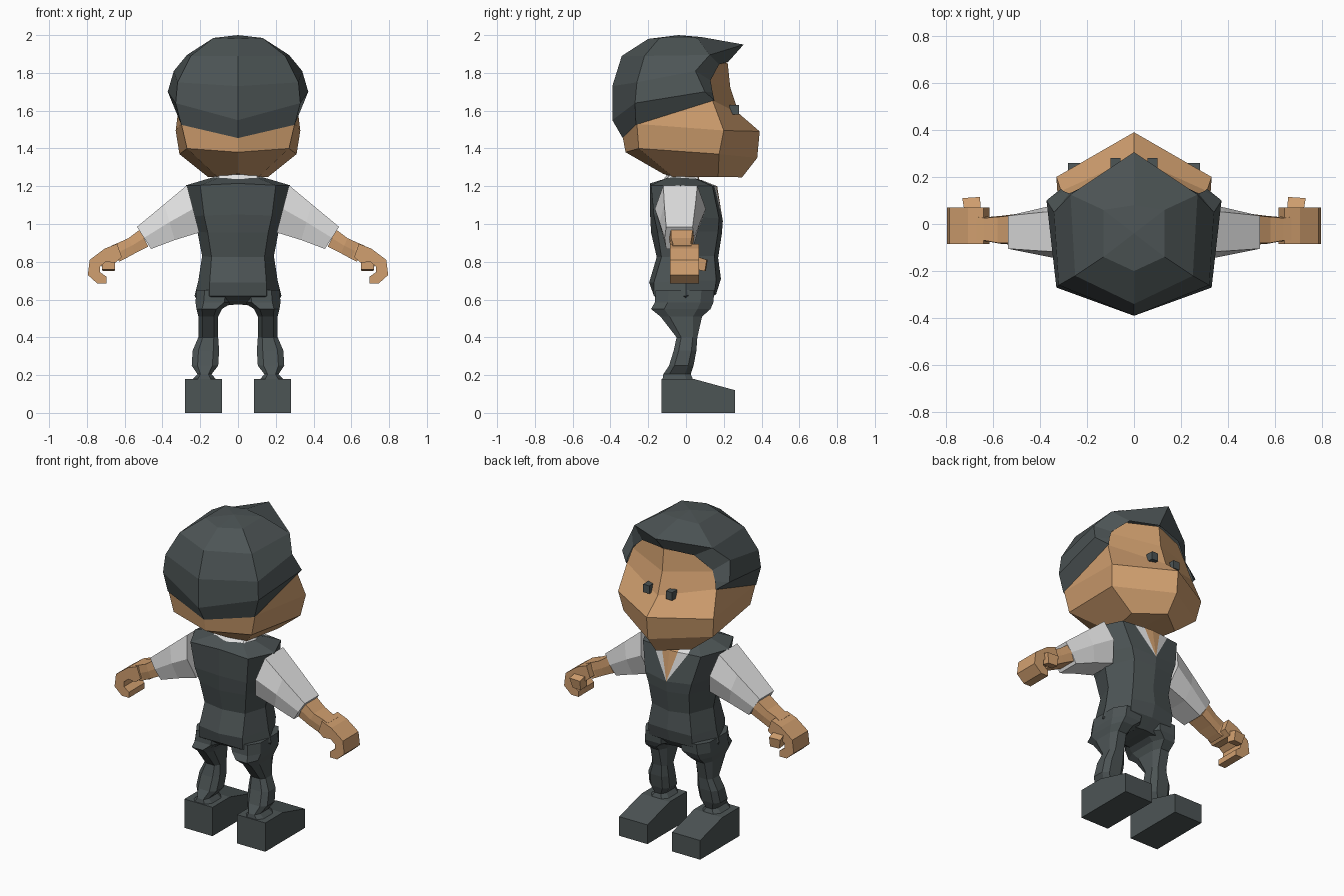
import bpy, bmesh

if "Cube" in bpy.data.objects:
    bpy.data.objects.remove(bpy.data.objects["Cube"], do_unlink=True)


def material(name, rgb):
    m = bpy.data.materials.new(name)
    m.use_nodes = True
    m.diffuse_color = (*rgb, 1)
    m.node_tree.nodes["Principled BSDF"].inputs["Base Color"].default_value = (*rgb, 1)
    return m


DARK = material("dark slate", (0.073, 0.089, 0.091))
SKIN = material("tan skin", (0.64, 0.35, 0.16))
WHITE = material("white shirt", (0.76, 0.76, 0.76))


def loft(name, strips, mats, sides=(1,), closed=False, caps=True, pick=None):
    """Bridge rows of points; each strip is a list of rows. sides=(1,-1) joins both halves."""
    bm = bmesh.new()
    for s in sides:
        for rows in strips:
            vs = [[bm.verts.new((s * x, y, z)) for x, y, z in row] for row in rows]
            n = len(rows[0])
            for a, b in zip(vs, vs[1:]):
                for i in range(n if closed else n - 1):
                    j = (i + 1) % n
                    f = bm.faces.new((a[i], a[j], b[j], b[i]))
                    if pick:
                        f.material_index = pick(vs.index(a), i)
            if caps:
                bm.faces.new(vs[0])
                bm.faces.new(vs[-1])
    bmesh.ops.remove_doubles(bm, verts=bm.verts, dist=1e-4)
    bmesh.ops.recalc_face_normals(bm, faces=bm.faces)
    me = bpy.data.meshes.new(name)
    bm.to_mesh(me)
    bm.free()
    for m in mats:
        me.materials.append(m)
    ob = bpy.data.objects.new(name, me)
    bpy.context.scene.collection.objects.link(ob)
    return ob


def box(x0, x1, y0, y1, z0, z1):
    return [[(x0, y0, z), (x1, y0, z), (x1, y1, z), (x0, y1, z)] for z in (z0, z1)]


BOTH = (1, -1)

# Head: half rings running from the back centre to the face centre
loft("head", [[
    [(0, -.12, 1.265), (.11, -.07, 1.25), (.16, .17, 1.25), (0, .297, 1.247)],
    [(0, -.32, 1.38), (.27, -.25, 1.40), (.31, .175, 1.37), (0, .377, 1.35)],
    [(0, -.335, 1.46), (.30, -.26, 1.53), (.33, .20, 1.495), (0, .39, 1.49)],
    [(0, -.33, 1.58), (.29, -.24, 1.62), (.31, .14, 1.655), (0, .28, 1.585)],
    [(0, -.30, 1.72), (.28, -.22, 1.74), (.28, .125, 1.75), (0, .235, 1.72)],
    [(0, -.27, 1.85), (.20, -.18, 1.85), (.20, .15, 1.84), (0, .22, 1.855)],
]], [SKIN], BOTH)

# Hair: cap, swept fringe and the underside of its lip
top = (0, -.04, 2.0)
tip = (0, .305, 1.95)
temple = [(.31, .15, 1.655), (.372, .10, 1.70), (.34, .05, 1.81), (.27, .125, 1.895)]
crown = (.13, .06, 1.985)
loft("hair", [
    [
        [(0, -.335, 1.455), (.30, -.265, 1.525), temple[0]],
        [(0, -.39, 1.55), (.33, -.27, 1.64), temple[1]],
        [(0, -.39, 1.73), (.32, -.26, 1.75), temple[2]],
        [(0, -.34, 1.89), (.25, -.22, 1.89), temple[3]],
        [(0, -.20, 1.98), (.13, -.14, 1.985), crown],
        [top, top, top],
    ],
    [[temple[3], tip], [crown, (0, .08, 1.99)], [top, top]],
    [
        [temple[0], temple[1], temple[2], temple[3], tip],
        [temple[0], (.30, .14, 1.70), (.275, .13, 1.76), (.18, .175, 1.845), (0, .225, 1.86)],
    ],
], [DARK], BOTH, caps=False)

# Neck and collar
loft("neck", [box(-.07, .07, -.06, .07, 1.20, 1.30)], [SKIN], closed=True)
loft("collar", [[
    [(0, -.12, 1.235), (.11, -.10, 1.24), (.14, -.02, 1.24), (.11, .07, 1.23)],
    [(0, -.10, 1.262), (.09, -.08, 1.265), (.11, -.01, 1.265), (.09, .06, 1.255)],
]], [WHITE], BOTH, caps=False)

# Torso: half rings; the last two columns form the open neckline
torso = [
    [(0, -.11, 1.24), (.10, -.10, 1.245), (.14, -.03, 1.245), (.12, .05, 1.24),
     (.10, .07, 1.235), (.04, .09, 1.23), (0, .09, 1.23)],
    [(0, -.19, 1.215), (.20, -.185, 1.205), (.275, -.03, 1.205), (.20, .14, 1.20),
     (.12, .15, 1.20), (.055, .16, 1.20), (0, .165, 1.20)],
]
for ring in [
    [(0, -.19, 1.05), (.18, -.17, 1.045), (.245, -.02, 1.04), (.16, .175, 1.03), (0, .195, 1.015)],
    [(0, -.185, .955), (.16, -.15, .955), (.215, 0, .96), (.14, .17, .96), (0, .19, .95)],
    [(0, -.155, .825), (.14, -.13, .825), (.19, 0, .83), (.13, .15, .83), (0, .17, .82)],
    [(0, -.195, .69), (.15, -.17, .69), (.21, 0, .70), (.15, .16, .70), (0, .185, .71)],
    [(0, -.17, .62), (.15, -.17, .62), (.23, 0, .62), (.15, .15, .63), (0, .16, .63)],
    [(0, -.10, .575), (.10, -.10, .565), (.20, 0, .565), (.10, .10, .565), (0, .10, .575)],
]:
    torso.append(ring + [ring[-1]] * 2)
loft("vest", [torso], [DARK, WHITE, SKIN], BOTH,
     pick=lambda row, col: max(0, col - 3) if row < 2 else 0)


def arm_ring(tx, tz, bx, bz, y0, y1, g):
    mx, mz = (tx + bx) / 2, (tz + bz) / 2
    return [(tx, y1, tz), (tx, y0, tz), (mx, y0 - g, mz),
            (bx, y0, bz), (bx, y1, bz), (mx, y1 + g, mz)]


def leg_ring(z, x0, x1, y0, y1):
    c, d = (x1 - x0) * .22, (y1 - y0) * .22
    return [(x0 + c, y0, z), (x1 - c, y0, z), (x1, y0 + d, z), (x1, y1 - d, z),
            (x1 - c, y1, z), (x0 + c, y1, z), (x0, y1 - d, z), (x0, y0 + d, z)]


# Hand profile in x and z: a loosely curled fist
fist = [(.64, .895), (.705, .87), (.785, .81), (.795, .73), (.745, .685), (.695, .685),
        (.695, .72), (.73, .745), (.73, .775), (.70, .80), (.65, .795), (.615, .825)]

for s, side in ((1, "left"), (-1, "right")):
    def part(name, rows, mat):
        loft(f"{side}_{name}", [rows], [mat], (s,), closed=True)

    # Arm
    part("sleeve", [
        arm_ring(.27, 1.205, .205, .955, -.12, .06, .045),
        arm_ring(.39, 1.105, .335, .915, -.115, .05, .025),
        arm_ring(.535, .985, .46, .868, -.105, .035, .008),
    ], WHITE)
    part("forearm", [
        arm_ring(.52, .97, .475, .88, -.08, .035, .008),
        arm_ring(.58, .925, .545, .845, -.08, .03, .005),
        arm_ring(.635, .90, .60, .815, -.07, .025, .005),
        arm_ring(.67, .885, .63, .80, -.07, .03, .005),
    ], SKIN)
    part("hand", [[(x, y, z) for x, z in fist] for y in (-.085, .07)], SKIN)
    part("thumb", [
        [(.65, .05, .83), (.72, .05, .83), (.72, .05, .76), (.65, .05, .76)],
        [(.655, .115, .81), (.73, .11, .81), (.715, .10, .75), (.655, .105, .75)],
    ], SKIN)

    # Leg
    part("trouser_leg", [
        leg_ring(.65, .02, .22, -.16, .15),
        leg_ring(.585, .03, .225, -.165, .145),
        leg_ring(.55, .085, .22, -.185, .13),
        leg_ring(.51, .105, .21, -.135, .085),
        leg_ring(.40, .105, .21, -.05, .06),
        leg_ring(.33, .10, .24, -.065, .055),
        leg_ring(.25, .105, .245, -.09, .04),
        leg_ring(.205, .14, .215, -.12, .025),
        leg_ring(.17, .11, .25, -.125, .04),
    ], DARK)

    # Shoe: side profile stretched across its width
    shoe = [(-.13, 0), (.26, 0), (.26, .12), (.04, .18), (-.13, .18)]
    part("shoe", [[(x, y, z) for y, z in shoe] for x in (.085, .28)], DARK)

    # Eye
    part("eye", box(.058, .10, .23, .28, 1.58, 1.63), DARK)
